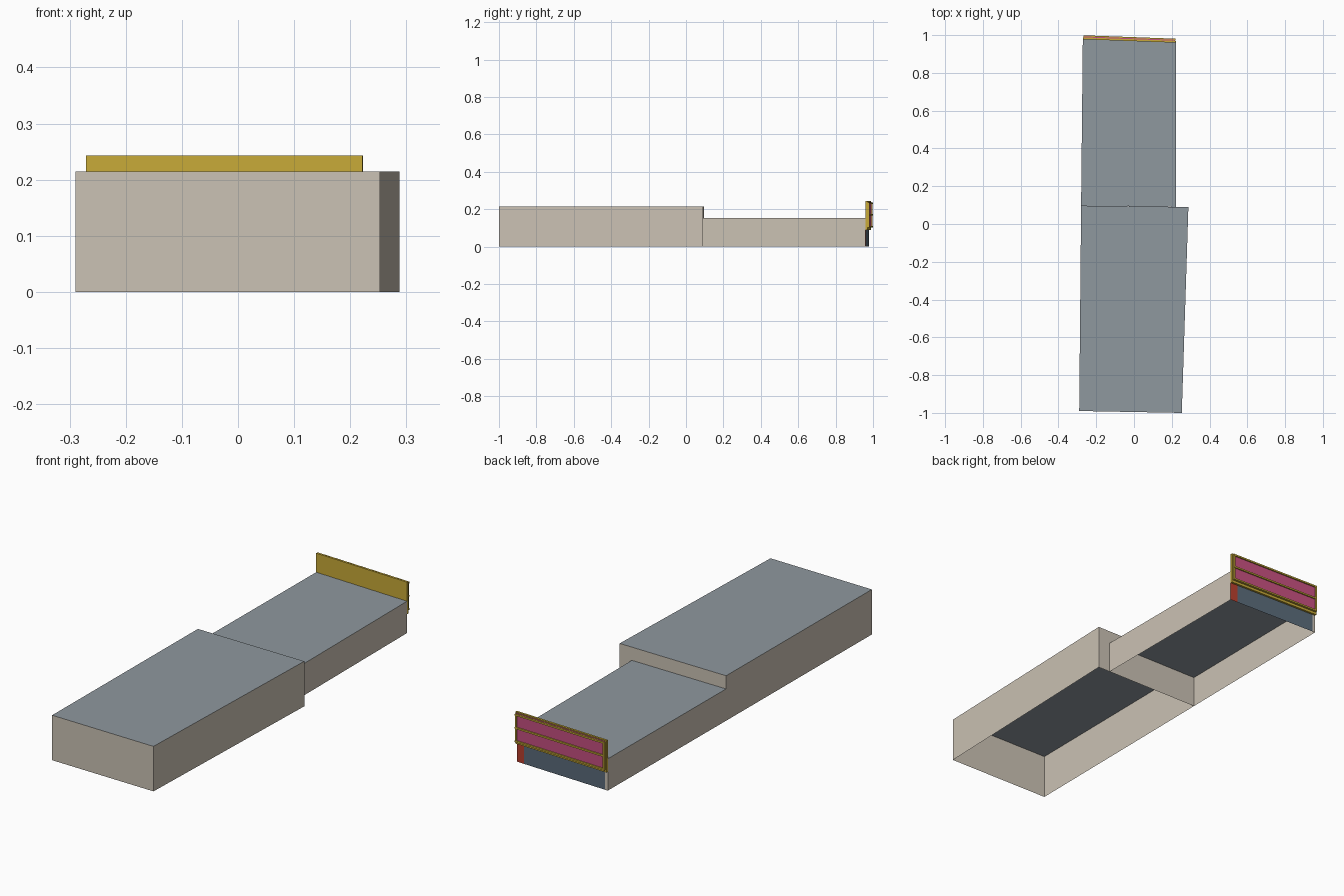
import bpy, bmesh
from mathutils import Matrix, Vector

if "Cube" in bpy.data.objects:
    bpy.data.objects.remove(bpy.data.objects["Cube"])


def material(name, hex_code):
    """Flat colour material from an sRGB hex code."""
    srgb = [int(hex_code[i:i + 2], 16) / 255 for i in (0, 2, 4)]
    colour = [((c + 0.055) / 1.055) ** 2.4 for c in srgb] + [1]
    m = bpy.data.materials.new(name)
    m.use_nodes = True
    m.diffuse_color = colour
    m.node_tree.nodes["Principled BSDF"].inputs["Base Color"].default_value = colour
    return m


TAN = material("tan wall", "cbc2b4")
ROOF = material("grey roof", "8f989f")
SLATE = material("slate shopfront", "5a6b7a")
RED = material("red pillar", "b83e2c")
YELLOW = material("yellow sign", "c8aa38")
PINK = material("pink panel", "c55080")


def finish(name, bm, mats):
    mesh = bpy.data.meshes.new(name)
    bm.to_mesh(mesh)
    bm.free()
    for m in mats:
        mesh.materials.append(m)
    ob = bpy.data.objects.new(name, mesh)
    bpy.context.scene.collection.objects.link(ob)
    return ob


def shell(name, footprint, height, walls):
    """Roofed, bottomless block; walls gives a material per footprint edge, None for open."""
    bm = bmesh.new()
    low = [bm.verts.new((x, y, 0)) for x, y in footprint]
    top = [bm.verts.new((x, y, height)) for x, y in footprint]
    mats = [ROOF, TAN, SLATE, RED]
    bm.faces.new(top)
    for i, mat in enumerate(walls):
        if mat:
            j = (i + 1) % len(low)
            face = bm.faces.new((low[i], low[j], top[j], top[i]))
            face.material_index = mats.index(mat)
    return finish(name, bm, mats)


# Front hall, slightly tapered in plan
shell("front_hall", [(-0.29, -0.99), (0.253, -1), (0.288, 0.09), (-0.28, 0.097)],
      0.215, [TAN] * 4)

# Rear hall: its end wall is split into red pillar, shopfront and tan pillar
end_right, end_left = Vector((0.222, 0.96)), Vector((-0.271, 0.978))
red_edge = end_right.lerp(end_left, 0.08)
tan_edge = end_right.lerp(end_left, 0.97)
shell("rear_hall",
      [(-0.28, 0.097), (0.223, 0.091), end_right, red_edge, tan_edge, end_left],
      0.152, [None, TAN, RED, SLATE, TAN, TAN])

# Sign fixed to the end wall, built in the wall's own axes
along = (end_right - end_left).normalized()
length = (end_right - end_left).length
frame = Matrix(((along.x, -along.y, 0, end_left.x),
                (along.y, along.x, 0, end_left.y),
                (0, 0, 1, 0), (0, 0, 0, 1)))


def sign_box(name, u, n, z, mat):
    """Box from ranges along the wall, outward from it and upward."""
    size = Vector((u[1] - u[0], n[1] - n[0], z[1] - z[0]))
    mid = Vector((sum(u), sum(n), sum(z))) / 2
    bm = bmesh.new()
    bmesh.ops.create_cube(bm, size=1,
                          matrix=frame @ Matrix.Translation(mid) @ Matrix.Diagonal((*size, 1)))
    return finish(name, bm, [mat])


sign_box("sign_board", (0, length), (0, 0.01), (0.09, 0.243), YELLOW)
sign_box("sign_panel", (0.006, length - 0.006), (0.01, 0.015), (0.108, 0.238), PINK)

# Rails and end posts framing the two panels
for label, z in (("bottom", 0.102), ("middle", 0.166), ("top", 0.229)):
    sign_box(label + "_rail", (0.004, length - 0.004), (0.01, 0.021), (z, z + 0.008), YELLOW)
for label, u in (("right", 0.004), ("left", length - 0.012)):
    sign_box(label + "_post", (u, u + 0.008), (0.01, 0.0205), (0.102, 0.237), YELLOW)
